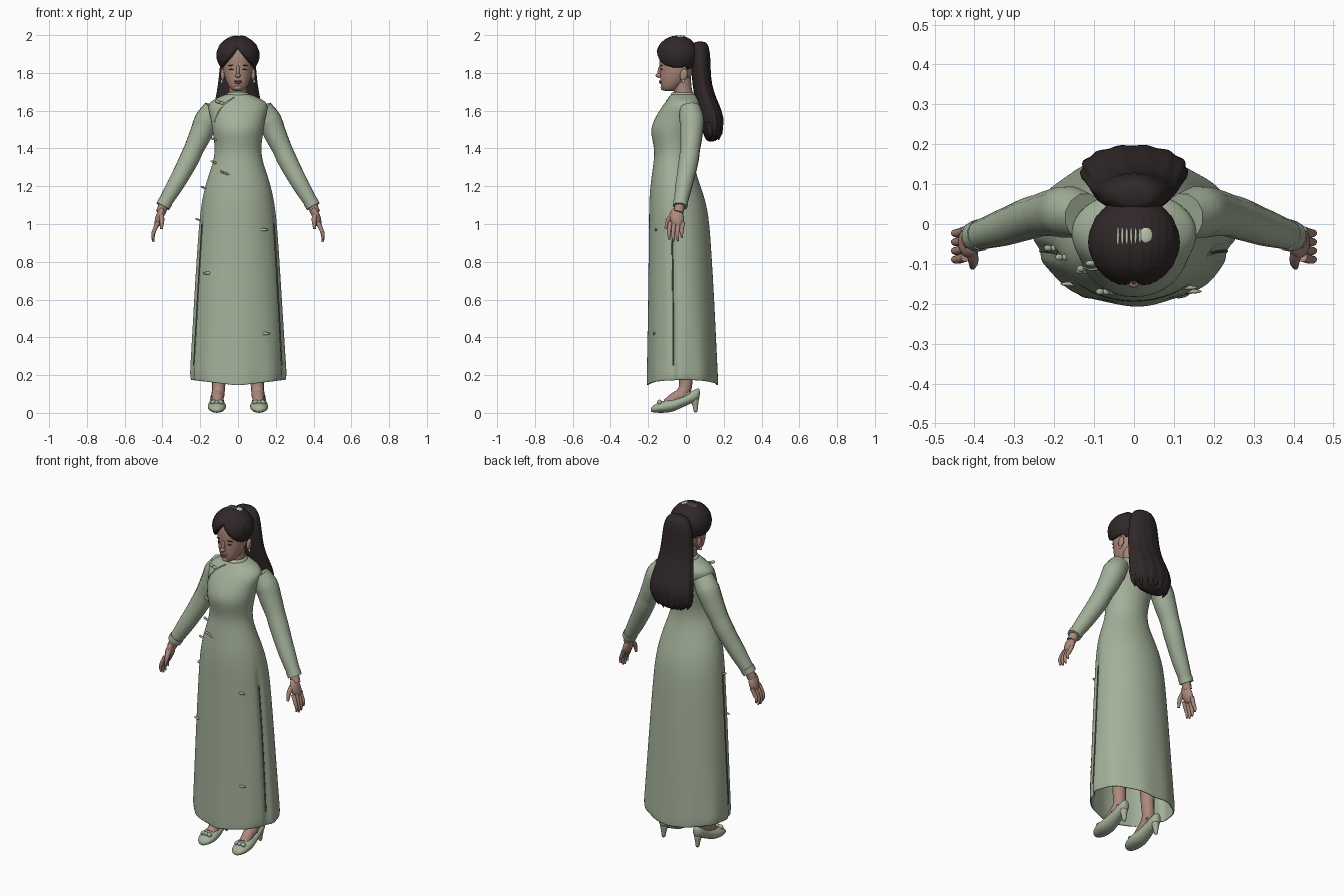
import bpy, bmesh
from math import sin, cos, pi, radians
from mathutils import Vector, Matrix, Euler

if "Cube" in bpy.data.objects:
    bpy.data.objects.remove(bpy.data.objects["Cube"])


def material(name, *rgb):
    m = bpy.data.materials.new(name)
    m.use_nodes = True
    m.diffuse_color = (*rgb, 1)
    m.node_tree.nodes["Principled BSDF"].inputs["Base Color"].default_value = (*rgb, 1)
    return m


SAGE = material("sage cloth", .37, .44, .32)
SEAM = material("dark seam", .12, .15, .10)
SKIN = material("skin", .41, .25, .20)
LIPS = material("lips", .33, .15, .13)
HAIR = material("dark hair", .03, .021, .021)
PALE = material("pale ornament", .55, .60, .45)


def finish(obj, mat, mirror=False, sub=0):
    bpy.context.collection.objects.link(obj)
    obj.data.materials.append(mat)
    if sub:
        obj.modifiers.new("Smooth", 'SUBSURF').levels = sub
        obj.modifiers["Smooth"].render_levels = sub
    if mirror:
        obj.modifiers.new("Mirror", 'MIRROR')
    return obj


def mesh_object(name, bm, mat, mirror=False, sub=0):
    bmesh.ops.recalc_face_normals(bm, faces=bm.faces)
    me = bpy.data.meshes.new(name)
    bm.to_mesh(me)
    bm.free()
    me.shade_smooth()
    return finish(bpy.data.objects.new(name, me), mat, mirror, sub)


def loft(name, rings, mat, n=24, axis='Z', x=0, shape=None, open_start=False, mirror=False, sub=1):
    """Rings are (position on axis, half width, low side, high side)."""
    bm = bmesh.new()
    rows = []
    for t, hw, lo, hi in rings:
        row = []
        for i in range(n):
            a = 2 * pi * i / n
            f = shape(a, t) if shape else 1
            u, v = x + hw * f * cos(a), (lo + hi) / 2 + (hi - lo) / 2 * f * sin(a)
            row.append(bm.verts.new((u, v, t) if axis == 'Z' else (u, t, v)))
        rows.append(row)
    for r, s in zip(rows, rows[1:]):
        for i in range(n):
            j = (i + 1) % n
            bm.faces.new((r[i], r[j], s[j], s[i]))
    if not open_start:
        bm.faces.new(rows[0])
    bm.faces.new(rows[-1])
    return mesh_object(name, bm, mat, mirror, sub)


def ball(name, loc, size, mat, rot=(0, 0, 0), mirror=False, seg=20, shape=None):
    bm = bmesh.new()
    m = Matrix.LocRotScale(Vector(loc), Euler(rot), Vector(size))
    bmesh.ops.create_uvsphere(bm, u_segments=seg, v_segments=seg * 2 // 3, radius=1, matrix=m)
    if shape:
        for v in bm.verts:
            v.co = shape(v.co)
    return mesh_object(name, bm, mat, mirror)


def tube(name, pts, mat, mirror=False):
    """Smooth tube through (x, y, z, radius) points."""
    cu = bpy.data.curves.new(name, 'CURVE')
    cu.dimensions = '3D'
    cu.bevel_depth = 1
    cu.bevel_resolution = 4
    cu.resolution_u = 8
    cu.use_fill_caps = True
    sp = cu.splines.new('BEZIER')
    sp.bezier_points.add(len(pts) - 1)
    for b, (x, y, z, r) in zip(sp.bezier_points, pts):
        b.co, b.radius = (x, y, z), r
        b.handle_left_type = b.handle_right_type = 'AUTO'
    return finish(bpy.data.objects.new(name, cu), mat, mirror)


def surface(obj, start, direction):
    ev = obj.evaluated_get(bpy.context.evaluated_depsgraph_get())
    hit, p, _, _ = ev.ray_cast(Vector(start), Vector(direction))
    return p if hit else Vector(start)


def front(obj, x, z):
    return surface(obj, (x, -1, z), (0, 1, 0))


# Long dress with side slits and a rippled hem
def cloth(a, z):
    f = 1 + .022 * cos(9 * a + 1) * max(0, 1 - z / .6)
    slit = min(abs(a - radians(195)), abs(a - radians(345))) < .03
    return f * .93 if slit and z < 1.08 else f


dress = loft("dress", [
    (.145, .25, -.205, .17), (.17, .257, -.206, .172), (.3, .25, -.204, .165), (.6, .233, -.2, .15),
    (.85, .217, -.197, .135), (1.02, .205, -.195, .123), (1.12, .192, -.195, .105),
    (1.22, .17, -.187, .07), (1.32, .133, -.172, .038), (1.39, .12, -.165, .035),
    (1.46, .13, -.182, .05), (1.51, .138, -.187, .062), (1.57, .146, -.16, .078),
    (1.625, .163, -.125, .085), (1.655, .14, -.1, .078), (1.678, .085, -.085, .062),
    (1.69, .062, -.08, .05)], SAGE, n=48, shape=cloth, open_start=True, sub=2)
for v in dress.data.vertices:
    if v.co.z < .2:
        v.co.z += .12 * abs(v.co.x)
dress.modifiers.new("Thickness", 'SOLIDIFY').thickness = .005
bpy.context.view_layer.update()

loft("collar", [(1.665, .067, -.087, .052), (1.69, .06, -.08, .05), (1.7, .056, -.076, .046)], SAGE)

# Slit shadows, chest seam and princess seams
for side in (-1, 1):
    pts = [surface(dress, (side, y, z), (-side, 0, 0))
           for y, z in ((-.068, .25), (-.068, .5), (-.07, .75), (-.075, 1))]
    tube("slit_seam", [(*p, .004) for p in pts], SEAM)
tube("chest_seam", [(*front(dress, x, z), .004) for x, z in
                    ((-.02, 1.672), (-.06, 1.645), (-.1, 1.6), (-.125, 1.54))], SAGE)

# Knotted fastenings down the right side
for x, z in ((-.085, 1.64), (-.118, 1.445), (-.12, 1.325), (-.172, 1.19), (-.2, 1.02), (-.07, 1.27)):
    p = front(dress, x, z)
    size = .016 if z > 1.6 else .011
    for k in (-1, 0, 1):
        ball("frog_knot", p + Vector((k * size * 1.4, -.004, -k * size * .5)),
             (size, .008, size * .55), SAGE, rot=(0, .4, 0), seg=12)

# Pocket flaps, front and lower
for x, z in ((.13, .97), (.14, .42), (-.155, .74)):
    ball("cloth_fold", front(dress, x, z), (.03, .006, .008), SAGE, seg=12)

# Sleeves, cuffs and hands
tube("sleeve", [(.125, .02, 1.61, .058), (.165, .03, 1.55, .066), (.2, .028, 1.47, .06),
                (.235, .022, 1.395, .053), (.26, .015, 1.34, .053), (.33, -.01, 1.21, .046),
                (.395, -.03, 1.1, .036)], SAGE, mirror=True)
tube("cuff", [(.383, -.027, 1.12, .04), (.398, -.031, 1.093, .039)], SAGE, mirror=True)
tube("wrist", [(.385, -.027, 1.12, .027), (.41, -.04, 1.06, .026)], SKIN, mirror=True)
ball("palm", (.415, -.048, 1.035), (.022, .037, .055), SKIN, rot=(.15, -.3, 0), mirror=True)
for i in range(4):
    y = -.083 + .022 * i
    drop = (.012, 0, .004, .022)[i]
    tube("finger", [(.423, y, 1.01, .012), (.443, y - .006, .965, .011),
                    (.45, y - .006, .93 + drop, .009), (.447, y - .004, .905 + drop, .005)],
         SKIN, mirror=True)
tube("thumb", [(.408, -.06, 1.06, .015), (.403, -.093, 1.02, .013), (.405, -.108, .975, .007)],
     SKIN, mirror=True)

# Legs, feet and heeled shoes
tube("leg", [(.09, -.01, .7, .06), (.095, 0, .4, .05), (.1, -.005, .22, .037), (.103, -.005, .13, .034),
             (.108, -.03, .085, .035)], SKIN, mirror=True)
tube("foot", [(.104, .02, .1, .03), (.107, -.035, .09, .033), (.11, -.1, .045, .03)], SKIN, mirror=True)
loft("shoe", [(-.187, .012, .006, .025), (-.175, .033, .002, .04), (-.145, .047, 0, .055),
              (-.1, .05, 0, .07), (-.06, .044, .008, .075), (-.015, .037, .032, .09),
              (.03, .034, .05, .115), (.062, .028, .065, .132), (.074, .012, .08, .128)],
     SAGE, axis='Y', x=.112, mirror=True)
loft("heel", [(0, .011, .04, .062), (.03, .012, .038, .063), (.065, .022, .025, .068),
              (.085, .028, .01, .072)], SAGE, x=.112, n=16, mirror=True)
for k in (-1, 0, 1):
    ball("shoe_bow", (.112 + k * .02, -.14, .057), (.016, .013, .012), SAGE, rot=(0, k * .5, 0),
         mirror=True, seg=12)

# Head, neck and face
tube("neck", [(0, 0, 1.64, .055), (0, -.015, 1.7, .048), (0, -.025, 1.78, .05)], SKIN)
head = loft("head", [
    (1.703, .02, -.115, -.06), (1.712, .037, -.126, -.045), (1.74, .057, -.134, -.01),
    (1.78, .072, -.138, .03), (1.82, .08, -.138, .045), (1.87, .083, -.143, .05),
    (1.92, .078, -.138, .048), (1.955, .055, -.11, .03), (1.965, .03, -.08, 0)], SKIN, sub=2)
bpy.context.view_layer.update()
ball("nose_tip", (0, -.143, 1.786), (.014, .018, .012), SKIN)
ball("nose_bridge", (0, -.137, 1.81), (.009, .013, .034), SKIN, rot=(-.15, 0, 0))
ball("upper_lip", (0, -.135, 1.756), (.022, .009, .005), LIPS)
ball("lower_lip", (0, -.133, 1.748), (.018, .009, .006), LIPS)
ball("chin", (0, -.118, 1.722), (.022, .016, .015), SKIN)
ball("eye", front(head, .034, 1.818), (.014, .004, .004), HAIR, rot=(0, 0, .25), mirror=True)
ball("eyebrow", front(head, .036, 1.84), (.019, .004, .003), HAIR, rot=(0, .1, .25), mirror=True)
ball("ear", (.081, -.012, 1.79), (.011, .02, .032), SKIN, rot=(-.2, 0, 0), mirror=True)
ball("earring", (.086, -.015, 1.755), (.007, .007, .01), PALE, mirror=True, seg=12)


# Centre-parted hair, tucked under itself at the hairline
CROWN = Vector((0, -.045, 1.893))


def hairline(co):
    line = max(1.83, 1.94 - 1.3 * abs(co.x)) if co.y < 0 else 1.83 - min(.09, co.y * 2.5)
    s = min(1, max(0, (line - co.z) / .014))
    s = s * s * (3 - 2 * s)
    part = .05 * max(0, 1 - abs(co.x) / .014) if co.y < -.03 else 0
    ridge = .008 * cos(co.x * 330) * (co.y < .03)
    return CROWN + (co - CROWN) * (1 - .36 * s - part + ridge)


hair = ball("hair", CROWN, (.114, .113, .105), HAIR, seg=72, shape=hairline)
bpy.context.view_layer.update()


# Ponytail with strand ridges and loose tips
def strands(a, z):
    return 1 + .05 * cos(13 * a + z * 9) * min(1, max(.15, (1.95 - z) * 2))


loft("ponytail", [
    (1.435, .05, .115, .15), (1.455, .1, .1, .178), (1.5, .13, .085, .195), (1.56, .137, .07, .203),
    (1.63, .125, .058, .178), (1.7, .11, .04, .145), (1.78, .1, .03, .13), (1.88, .092, .025, .13),
    (1.94, .075, .028, .122), (1.968, .045, .045, .105)], HAIR, n=52, shape=strands)
for i in range(11):
    a = pi * (i + .5) / 11
    x, y = .115 * cos(a), .115 + .06 * sin(a)
    tube("hair_tip", [(x, y, 1.54, .02), (x * .98, y + .004, 1.48, .014),
                      (x * .85, y, 1.445 + .015 * (i % 2), .002)], HAIR)
ball("hair_tie", (0, .055, 1.92), (.06, .03, .03), HAIR)

# Comb ornament on the crown
for i in range(7):
    x = -.04 + .011 * i
    p = surface(hair, (x, -.03, 3), (0, 0, -1))
    ball("comb_bar", p - Vector((0, 0, .001)), (.0035, .026 - .001 * i, .004), PALE, seg=12)
p = surface(hair, (.03, -.028, 3), (0, 0, -1))
ball("comb_flower", p, (.017, .02, .004), PALE, rot=(0, .25, 0))
